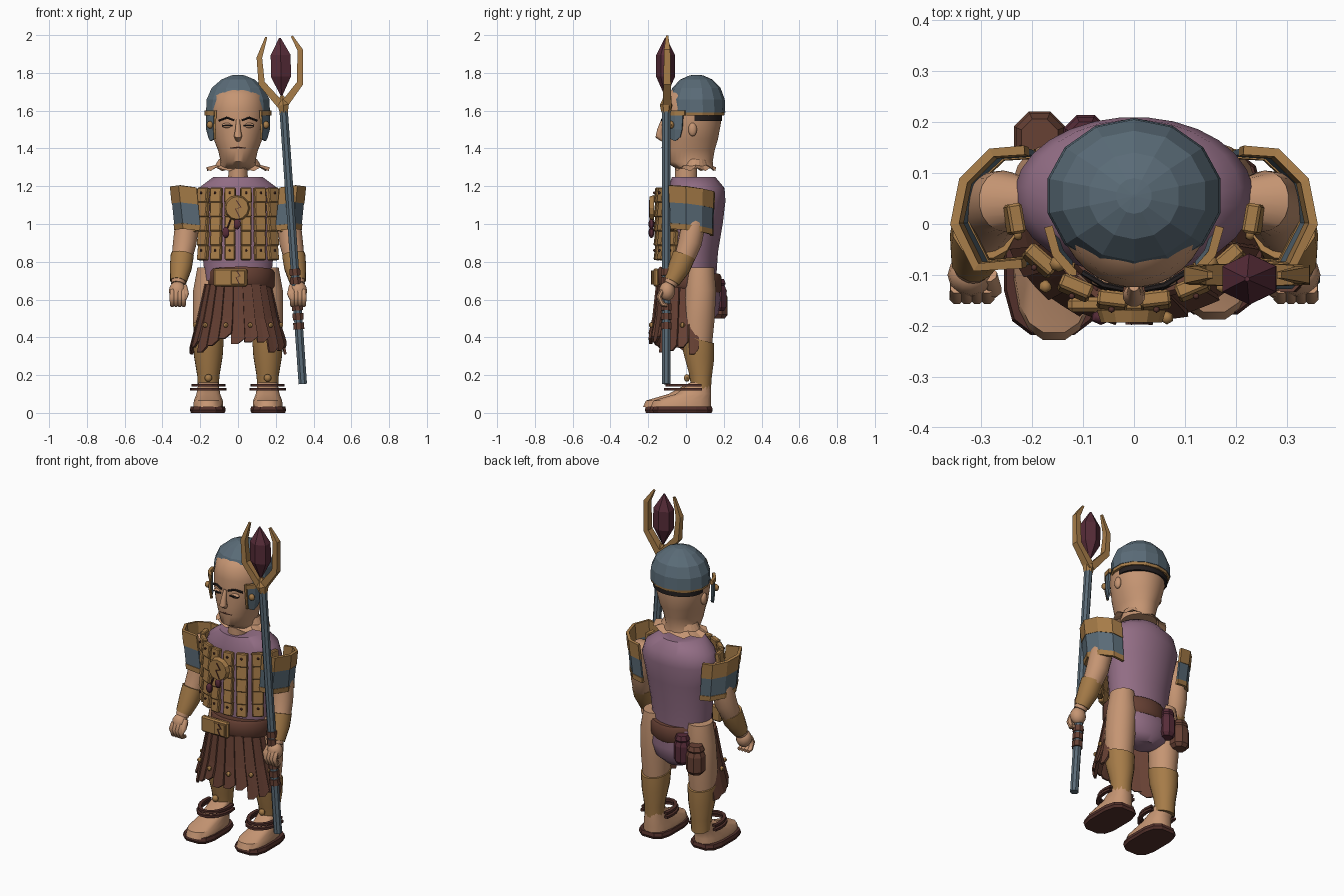
import bpy, bmesh
from math import sin, cos, pi, radians, copysign
from mathutils import Vector, Matrix

if "Cube" in bpy.data.objects:
    bpy.data.objects.remove(bpy.data.objects["Cube"])


def material(name, *rgb):
    m = bpy.data.materials.new(name)
    m.use_nodes = True
    m.diffuse_color = (*rgb, 1)
    m.node_tree.nodes["Principled BSDF"].inputs["Base Color"].default_value = (*rgb, 1)
    return m


SKIN = material("skin", .56, .30, .17)
CLOTH = material("mauve_cloth", .29, .155, .235)
BRONZE = material("bronze", .38, .2, .065)
STEEL = material("blue_steel", .102, .148, .185)
LEATHER = material("leather", .135, .052, .034)
SOLE = material("dark_leather", .085, .03, .024)
GEM = material("wine_gem", .095, .025, .04)
HAIR = material("dark_hair", .018, .014, .014)
SIDES = ((-1, "right_"), (1, "left_"))
smooth_parts = []


def finish(name, bm, mat, smooth=False, thick=0):
    bmesh.ops.recalc_face_normals(bm, faces=bm.faces)
    me = bpy.data.meshes.new(name)
    bm.to_mesh(me)
    bm.free()
    me.materials.append(mat)
    ob = bpy.data.objects.new(name, me)
    bpy.context.collection.objects.link(ob)
    if thick:
        mod = ob.modifiers.new("thickness", "SOLIDIFY")
        mod.thickness, mod.offset = thick, 0
    if smooth:
        smooth_parts.append(ob)
    return ob


def skin_rings(name, rings, mat, smooth, caps=True):
    bm = bmesh.new()
    vs = [[bm.verts.new(p) for p in r] for r in rings]
    n = len(vs[0])
    for a, b in zip(vs, vs[1:]):
        for i in range(n):
            j = (i + 1) % n
            bm.faces.new((a[i], a[j], b[j], b[i]))
    if caps:
        bm.faces.new(vs[0])
        bm.faces.new(vs[-1])
    return finish(name, bm, mat, smooth)


def loft(name, sections, mat, n=24, smooth=True, power=1, tilt=0):
    """Stack of horizontal ellipses: z, centre x, centre y, radius x, radius y."""
    def bend(v):
        return copysign(abs(v) ** power, v)
    turns = [2 * pi * (i + .5) / n for i in range(n)]
    rings = [[(cx + rx * bend(cos(t)), cy + ry * bend(sin(t)), z + tilt * ry * sin(t))
              for t in turns] for z, cx, cy, rx, ry in sections]
    return skin_rings(name, rings, mat, smooth)


def tube(name, pts, radii, mat, n=12, smooth=True, flat=1):
    pts = [Vector(p) for p in pts]
    rings = []
    for k, p in enumerate(pts):
        t = (pts[min(k + 1, len(pts) - 1)] - pts[max(k - 1, 0)]).normalized()
        u = t.cross(Vector((0, 1, 0))).normalized()
        v = t.cross(u) * flat
        r = radii[k] if isinstance(radii, (list, tuple)) else radii
        rings.append([p + r * (u * cos(a) + v * sin(a))
                      for a in [2 * pi * (i + .5) / n for i in range(n)]])
    return skin_rings(name, rings, mat, smooth)


def box(name, loc, size, mat, yaw=0, pitch=0, bevel=0):
    bm = bmesh.new()
    bmesh.ops.create_cube(bm, size=1)
    bmesh.ops.scale(bm, vec=size, verts=bm.verts)
    if bevel:
        bmesh.ops.bevel(bm, geom=bm.edges[:], offset=bevel, segments=1, affect='EDGES')
    bm.transform(Matrix.Translation(loc) @ Matrix.Rotation(yaw, 4, 'Z') @ Matrix.Rotation(pitch, 4, 'X'))
    return finish(name, bm, mat)


def ball(name, loc, size, mat, n=12):
    bm = bmesh.new()
    bmesh.ops.create_uvsphere(bm, u_segments=n, v_segments=n // 2 + 2, radius=1)
    bm.transform(Matrix.Translation(loc) @ Matrix.Diagonal((*size, 1)))
    return finish(name, bm, mat, True)


def sheet(name, rows, mat, thick):
    bm = bmesh.new()
    vs = [[bm.verts.new(p) for p in r] for r in rows]
    for a, b in zip(vs, vs[1:]):
        for i in range(len(a) - 1):
            bm.faces.new((a[i], a[i + 1], b[i + 1], b[i]))
    return finish(name, bm, mat, thick=thick)


def crack(name, x, y, z, s):
    tube(name, [(x - s * .2, y, z + s), (x + s * .35, y, z + s * .2), (x - s * .3, y, z), (x + s * .2, y, z - s)],
         .004, SOLE, n=4, smooth=False)


# Head, neck and face
loft("head", [(1.295, 0, .045, .1, .1), (1.33, 0, .015, .092, .127), (1.39, 0, .014, .106, .138),
              (1.45, 0, .022, .13, .148), (1.53, 0, .03, .148, .155), (1.61, 0, .03, .148, .154),
              (1.68, 0, .03, .135, .14), (1.73, 0, .04, .09, .09)], SKIN, 32)
collar = [[(r * cos(a), .05 + .65 * r * sin(a), z - (i % 3) * drop)
           for i, a in enumerate([2 * pi * k / 24 for k in range(24)])]
          for r, z, drop in ((.1, 1.345, 0), (.12, 1.312, .003), (.168, 1.3, .01))]
skin_rings("torn_neck_skin", collar, SKIN, False, caps=False)
loft("neck", [(1.2, 0, .0, .055, .06), (1.295, 0, .0, .05, .06)], SKIN)
tube("nose", [(0, -.122, 1.55), (0, -.138, 1.5), (0, -.142, 1.465), (0, -.12, 1.447)],
     [.01, .015, .022, .014], SKIN)
tube("mouth", [(-.038, -.112, 1.402), (0, -.125, 1.406), (.038, -.112, 1.402)], .005, LEATHER, 6)
for s, side in SIDES:
    tube(side + "brow", [(s * .022, -.128, 1.55), (s * .06, -.12, 1.563), (s * .1, -.095, 1.548)], .006, HAIR, 6)
    ball(side + "eyelid", (s * .056, -.11, 1.522), (.03, .014, .014), SKIN)
    tube(side + "eye", [(s * .03, -.123, 1.52), (s * .056, -.126, 1.524), (s * .084, -.112, 1.52)], .0045, HAIR, 6)
    ball(side + "ear", (s * .146, .035, 1.5), (.016, .023, .036), SKIN)
loft("hair", [(1.545, 0, .07, .151, .122), (1.59, 0, .07, .152, .122)], HAIR)

# Helmet with brim and cheek guards
loft("helmet", [(1.59, 0, .055, .174, .153), (1.66, 0, .055, .17, .15), (1.72, 0, .055, .143, .128),
                (1.765, 0, .055, .09, .085), (1.787, 0, .055, .035, .035), (1.79, 0, .055, .003, .003)],
     STEEL, 14, False)
loft("helmet_brim", [(1.574, 0, .055, .168, .147), (1.595, 0, .055, .171, .15)], BRONZE, 14, False)
for s, side in SIDES:
    sheet(side + "cheek_guard", [[(s * .164, -.015, 1.58), (s * .151, -.055, 1.58), (s * .124, -.09, 1.58)],
                                 [(s * .163, -.02, 1.5), (s * .151, -.055, 1.5), (s * .127, -.088, 1.51)],
                                 [(s * .152, -.03, 1.46), (s * .143, -.055, 1.44), (s * .124, -.078, 1.45)]], STEEL, .012)
    tube(side + "guard_edge", [(s * .118, -.095, 1.6), (s * .124, -.093, 1.51), (s * .121, -.081, 1.45)],
         .008, BRONZE, 4, False)
    sheet(side + "guard_band", [[(s * .168, -.005, z), (s * .153, -.058, z), (s * .12, -.096, z)]
                                for z in (1.6, 1.575)], BRONZE, .017)
    ball(side + "guard_stud", (s * .148, -.078, 1.525), (.018, .016, .02), BRONZE, 8)

# Torso and pelvis
loft("tunic", [(.7, 0, .035, .175, .125), (.85, 0, .04, .19, .13), (1, 0, .05, .21, .145),
               (1.12, 0, .055, .235, .155), (1.19, 0, .055, .21, .15), (1.25, 0, .04, .13, .115)], CLOTH, 28)
loft("briefs", [(.49, 0, .08, .07, .06), (.525, 0, .088, .13, .084), (.6, 0, .082, .168, .102),
                (.72, 0, .045, .18, .125)], CLOTH, 24)
loft("belt", [(.655, .018, .02, .167, .16), (.67, .018, .02, .177, .17), (.74, .018, .02, .177, .17),
              (.755, .018, .02, .167, .16)], LEATHER, 24, tilt=-.12)
box("buckle", (-.04, -.158, .717), (.18, .03, .095), BRONZE, bevel=.008)
box("buckle_plate", (.0, -.176, .717), (.075, .012, .075), BRONZE, bevel=.004)
crack("buckle_crack", 0, -.183, .717, .035)
for name, x, z, r, mat in (("wine_pouch", -.095, .625, .047, GEM), ("leather_pouch", -.185, .585, .055, LEATHER)):
    loft(name, [(z - .085, x, .17, r * .7, r * .7), (z - .065, x, .17, r, r), (z + .025, x, .17, r, r),
                (z + .05, x, .17, r * .8, r * .8), (z + .06, x, .17, r * .92, r * .92),
                (z + .085, x, .17, r * .7, r * .7)], mat, 8, False)

# Chest armour: columns of overlapping plates
for s, side in SIDES:
    for k, (x, y, yaw, w, low) in enumerate(((.042, -.15, .12, .06, .81), (.115, -.125, .4, .066, .81),
                                              (.184, -.072, .72, .07, .81), (.235, .01, 1.4, .062, .96))):
        count = round((1.19 - low) / .076)
        for r in range(count):
            z = low + (r + .5) * .076
            box(f"{side}chest_plate_{k}_{r}", (s * x, y, z), (w * (.92 + .02 * r), .03, .08),
                BRONZE, s * yaw, -.12, .005)
        if k < 3:
            for z in (.86, 1.165):
                ball(f"{side}plate_rivet_{k}", (s * (x + .018 * sin(yaw)), y - .018 * cos(yaw), z),
                     (.007, .007, .007), SOLE, 6)
bm = bmesh.new()
bmesh.ops.create_cone(bm, cap_ends=True, segments=12, radius1=.068, radius2=.06, depth=.025)
bm.transform(Matrix.Translation((-.005, -.181, 1.085)) @ Matrix.Rotation(pi / 2, 4, 'X'))
finish("medallion_disc", bm, BRONZE)
crack("medallion_crack", 0, -.194, 1.08, .045)
for k, (x, z) in enumerate(((-.065, .955), (-.005, 1.0))):
    ball(f"hanging_gem_{k}", (x, -.183, z), (.021, .016, .03), GEM, 6)
    tube(f"gem_cord_{k}", [(x, -.18, z), (x * .6, -.18, z + .07)], .005, SOLE, 6)

# Skirt of leather strips, studded
top_r, low_r, count = Vector((.172, .165)), Vector((.252, .205)), 13
for k in range(count):
    a = radians(-98 + 196 * k / (count - 1))
    hem = .31 + .055 * cos(a) ** 4 + .018 * (k % 3)
    rows = []
    for z, r, w in ((.68, top_r, .15), (.5, (top_r + low_r) / 2, .155), (hem, low_r, .15)):
        rows.append([(r.x * sin(a + d), .02 - r.y * cos(a + d) - abs(d + .1) * .04,
                      z + (.03 * (d > 0) if z == hem else 0)) for d in (-w, 0, w)])
    sheet(f"skirt_strip_{k}", rows, LEATHER, .012)
    if k % 2:
        ball(f"skirt_stud_{k}", (.23 * sin(a), .01 - .202 * cos(a), .465), (.014, .014, .014), BRONZE, 6)

# Legs, greaves and sandals
for s, side in SIDES:
    f = .02 * s
    x = s * .157
    loft(side + "thigh", [(.37, x, .06, .075, .08), (.5, x, .065, .083, .088), (.65, s * .152, .075, .086, .085),
                          (.77, s * .15, .075, .066, .075)], SKIN, 20)
    loft(side + "greave", [(.12, x, .08, .055, .052), (.2, x, .075, .06, .062), (.3, x, .067, .077, .083),
                           (.39, x, .063, .083, .088)], BRONZE, 16, tilt=-.25)
    ball(side + "greave_stud", (x, .005, .185), (.02, .016, .02), BRONZE, 8)
    # Open straps around the front of the ankle
    for k, (z, r) in enumerate(((.118, .086), (.14, .08))):
        turns = [radians(t) for t in range(160, 381, 20)]
        sheet(f"{side}ankle_strap_{k}", [[(x + r * cos(t), .03 + f / 2 + 1.5 * r * sin(t), z + h) for t in turns]
                                         for h in (0, .014)], SOLE, .02)
    loft(side + "foot", [(.03, x, -.047 + f, .08, .163), (.065, x, -.04 + f, .078, .155),
                         (.1, x, .02 + f, .064, .095), (.16, x, .075, .053, .055)], SKIN, 16, power=.8)
    loft(side + "sole", [(0, s * .16, -.038 + f, .091, .157), (.015, s * .16, -.038 + f, .097, .163),
                         (.035, s * .16, -.038 + f, .092, .158)], SOLE, 12, False, power=.6)

# Arms, bracers, hands and shoulder guards
arc = ((.215, .145), (.28, .14), (.335, .085), (.352, 0), (.31, -.085), (.22, -.078))
for s, side in SIDES:
    tube(side + "arm", [(s * .2, .045, 1.1), (s * .255, .045, 1.1), (s * .27, .04, 1.0), (s * .282, .02, .9),
                        (s * .295, -.005, .83), (s * .318, -.085, .68)], [.04, .06, .064, .063, .056, .036], SKIN, 18)
    tube(side + "bracer", [(s * .295, -.01, .835), (s * .303, -.035, .77), (s * .316, -.075, .695)],
         [.063, .06, .044], BRONZE, 12)
    ball(side + "palm", (s * .32, -.1, .645), (.046, .042, .052), SKIN)
    for k in range(4):
        fx = s * (.288 + .02 * k)
        tube(f"{side}finger_{k}", [(fx, -.125, .65), (fx, -.143, .615), (fx, -.125, .575), (fx, -.1, .57)],
             [.013, .015, .014, .011], SKIN, 8)
    tube(side + "thumb", [(s * .285, -.1, .67), (s * .275, -.13, .63), (s * .283, -.14, .6)], [.017, .016, .01], SKIN, 8)

    def edge(z):
        drop = 1.19 - z
        return [(s * (px - .1 * drop), py + (.03 - py) * .3 * drop, z - .12 * (py - .03) + .12 * (px - .3))
                for px, py in arc]
    for name, low, high, mat, t in (("top", 1.1, 1.19, BRONZE, .018), ("middle", .99, 1.1, STEEL, .012),
                                    ("bottom", .96, .99, BRONZE, .018)):
        sheet(f"{side}shoulder_guard_{name}", [edge(high), edge(low)], mat, t)


# Staff with wraps, fork and crystal
def on_staff(z):
    return (.343 - .07 * (z - .153), -.105, z)


tube("staff", [on_staff(.153), on_staff(1.63)], .024, STEEL, 8, False)
for k, z in enumerate((.46, .51, .56, .7, .745)):
    tube(f"staff_wrap_{k}", [on_staff(z - .018), on_staff(z + .018)], .031, LEATHER, 8, False)
tube("fork_socket", [on_staff(1.59), on_staff(1.63), (.232, -.105, 1.68)], [.025, .034, .01], BRONZE, 6, False)
for name, prong in (("inner", ((.235, 1.62), (.125, 1.745), (.113, 1.88), (.15, 1.99))),
                    ("outer", ((.235, 1.62), (.328, 1.745), (.33, 1.92), (.285, 1.995)))):
    tube(name + "_prong", [(x, -.1, z) for x, z in prong], [.03, .025, .021, .008], BRONZE, 4, False, 1.1)
loft("crystal", [(1.68, .23, -.108, .006, .006), (1.78, .227, -.108, .061, .05), (1.895, .226, -.108, .061, .05),
                 (1.985, .222, -.108, .005, .005)], GEM, 6, False)

# Smooth shading on rounded parts
bpy.ops.object.select_all(action='DESELECT')
for ob in smooth_parts:
    ob.select_set(True)
bpy.context.view_layer.objects.active = smooth_parts[0]
bpy.ops.object.shade_smooth_by_angle(angle=radians(45))
